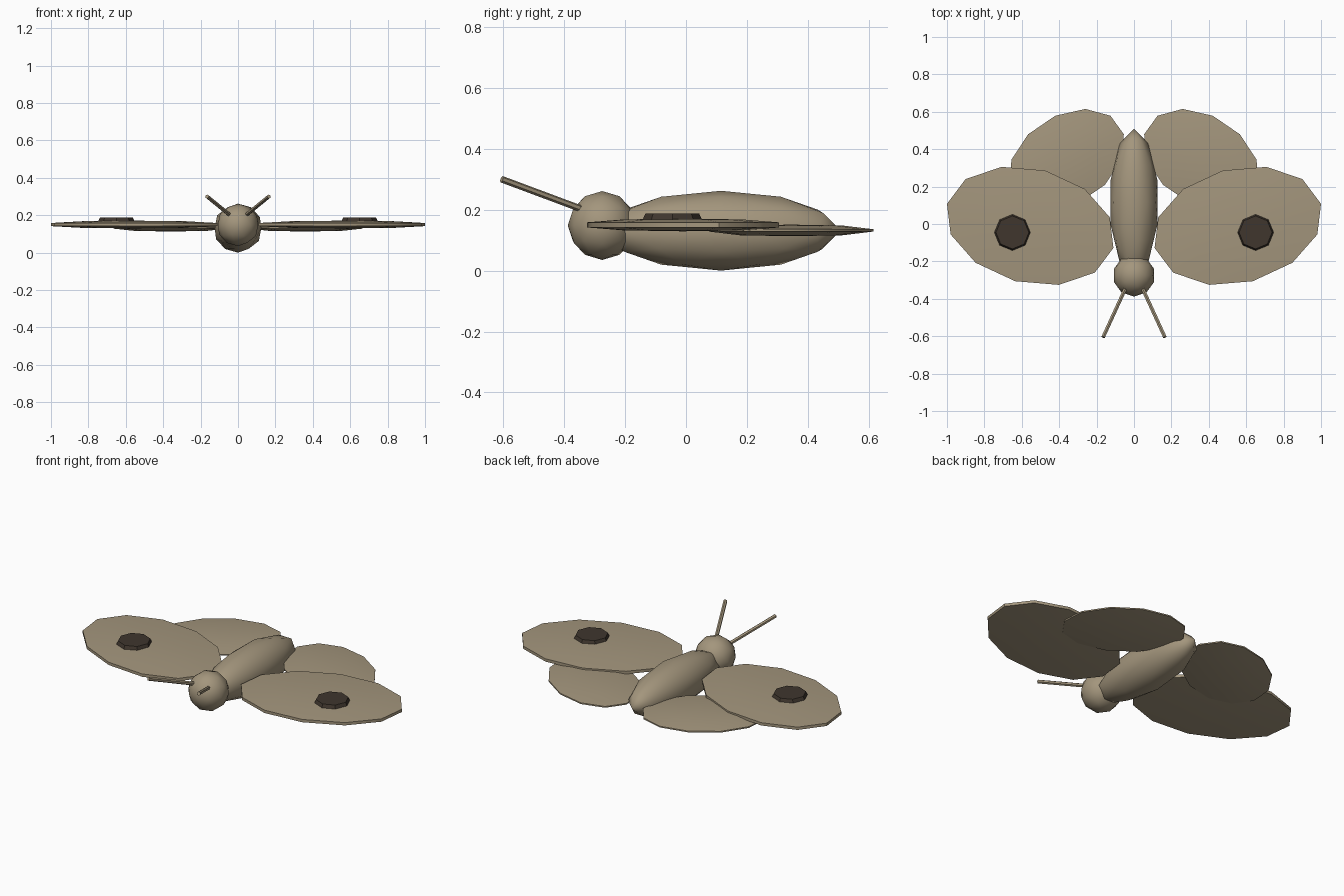
import bpy, bmesh
from math import cos, sin, pi, radians
from mathutils import Vector

old = bpy.data.objects.get("Cube")
if old:
    bpy.data.objects.remove(old, do_unlink=True)


def material(name, rgb):
    mat = bpy.data.materials.new(name)
    mat.use_nodes = True
    mat.diffuse_color = (*rgb, 1)
    mat.node_tree.nodes["Principled BSDF"].inputs["Base Color"].default_value = (*rgb, 1)
    return mat


TAN = material("tan", (0.37, 0.305, 0.205))
DARK = material("dark_brown", (0.05, 0.037, 0.027))


def finish(obj, name, mat, angle=50):
    obj.name = obj.data.name = name
    obj.data.materials.append(mat)
    bpy.ops.object.select_all(action='DESELECT')
    obj.select_set(True)
    bpy.context.view_layer.objects.active = obj
    bpy.ops.object.shade_smooth_by_angle(angle=radians(angle))
    return obj


def ball(name, radius, location, stretch=1):
    bpy.ops.mesh.primitive_ico_sphere_add(subdivisions=2, radius=radius, location=location)
    obj = bpy.context.object
    obj.scale.y = stretch
    finish(obj, name, TAN)


def wing(name, side, centre, long_axis, cross_axis, height, rim):
    """Thin twelve-sided lens with a narrow vertical rim."""
    bm = bmesh.new()
    c, a, b = Vector(centre), Vector(long_axis), Vector(cross_axis)
    rings = []
    for scale, z in ((0.62, 0.85), (1, rim), (1, -rim), (0.62, -0.85)):
        ring = []
        for k in range(12):
            t = k * pi / 6
            p = c + scale * (a * cos(t) + b * sin(t))
            ring.append(bm.verts.new((side * p.x, p.y, p.z + z * height)))
        rings.append(ring)
    poles = [bm.verts.new((side * c.x, c.y, c.z + s * height)) for s in (1, -1)]
    for k in range(12):
        n = (k + 1) % 12
        for upper, lower in zip(rings, rings[1:]):
            bm.faces.new((upper[k], lower[k], lower[n], upper[n]))
        bm.faces.new((poles[0], rings[0][k], rings[0][n]))
        bm.faces.new((poles[1], rings[-1][n], rings[-1][k]))
    bmesh.ops.recalc_face_normals(bm, faces=bm.faces)
    mesh = bpy.data.meshes.new(name)
    bm.to_mesh(mesh)
    bm.free()
    obj = bpy.data.objects.new(name, mesh)
    bpy.context.collection.objects.link(obj)
    finish(obj, name, TAN, 35)


def rod(name, start, end, radius):
    start, end = Vector(start), Vector(end)
    way = end - start
    bpy.ops.mesh.primitive_cylinder_add(vertices=6, radius=radius, depth=way.length,
                                        location=(start + end) / 2)
    obj = bpy.context.object
    obj.rotation_euler = way.to_track_quat('Z', 'Y').to_euler()
    finish(obj, name, TAN)


# Body and head
ball("body", 0.131, (0, 0.115, 0.131), 3)
ball("head", 0.113, (0, -0.275, 0.148))

# Paired parts
for side, label in ((1, "left"), (-1, "right")):
    wing(label + "_forewing", side, (0.555, -0.01, 0.15),
         (0.445, 0.118, 0), (-0.08, 0.296, 0), 0.021, 0.4)
    wing(label + "_hindwing", side, (0.36, 0.345, 0.132),
         (0.295, 0, 0), (-0.1, 0.27, 0), 0.019, 0.2)
    rod(label + "_antenna", (side * 0.03, -0.31, 0.19), (side * 0.165, -0.605, 0.3), 0.011)

    # Wing spot
    bpy.ops.mesh.primitive_cone_add(vertices=8, radius1=0.098, radius2=0.088, depth=0.022,
                                    location=(side * 0.65, -0.045, 0.177))
    finish(bpy.context.object, label + "_wing_spot", DARK, 30)
